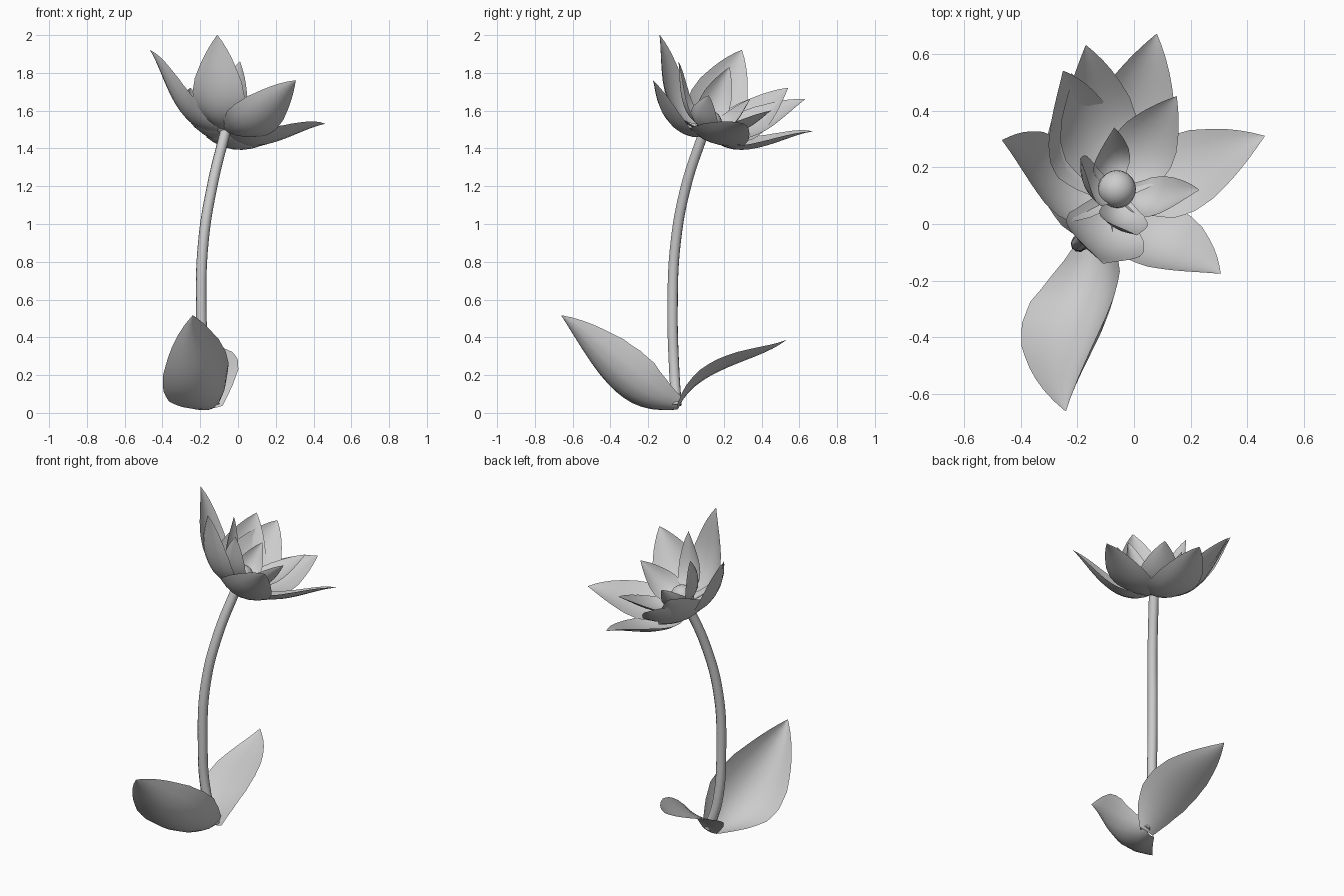
import bpy, bmesh
from mathutils import Vector

if "Cube" in bpy.data.objects:
    bpy.data.objects.remove(bpy.data.objects["Cube"])

WIDTH = [(0, .3), (.12, .66), (.28, .95), (.42, 1), (.58, .89), (.75, .6), (.88, .31), (1, .01)]


def width_at(t):
    for (t0, w0), (t1, w1) in zip(WIDTH, WIDTH[1:]):
        if t <= t1:
            return w0 + (w1 - w0) * (t - t0) / (t1 - t0)
    return .01


def smooth(ob):
    for p in ob.data.polygons:
        p.use_smooth = True


def blade(name, base, tip, half, hint, sag1, sag2, cup, bow=0, rows=14, cols=6):
    """Cupped pointed sheet along a cubic curve from base to tip."""
    base, tip, hint = Vector(base), Vector(tip), Vector(hint)
    d = tip - base
    side = d.cross(hint).normalized()
    n = side.cross(d).normalized()
    if side.x < 0:
        bow = -bow
    c1 = base + d * .3 - n * sag1 + side * bow * 1.3
    c2 = base + d * .72 - n * sag2 + side * bow * 1.3
    bm = bmesh.new()
    grid = []
    for i in range(rows + 1):
        t = i / rows
        s = 1 - t
        p = base * s**3 + c1 * 3 * s * s * t + c2 * 3 * s * t * t + tip * t**3
        tan = (c1 - base) * s * s + (c2 - c1) * 2 * s * t + (tip - c2) * t * t
        up = side.cross(tan).normalized()
        w = width_at(t)
        row = []
        for j in range(cols + 1):
            v = 2 * j / cols - 1
            row.append(bm.verts.new(p + side * v * half * w + up * cup * w * v * v))
        grid.append(row)
    for a, b in zip(grid, grid[1:]):
        for j in range(cols):
            bm.faces.new((a[j], a[j + 1], b[j + 1], b[j]))
    me = bpy.data.meshes.new(name)
    bm.to_mesh(me)
    bm.free()
    ob = bpy.data.objects.new(name, me)
    bpy.context.collection.objects.link(ob)
    smooth(ob)
    return ob


# stem: bent tube
cu = bpy.data.curves.new("stem", 'CURVE')
cu.dimensions = '3D'
cu.bevel_depth = .028
cu.bevel_resolution = 3
cu.resolution_u = 8
cu.use_fill_caps = True
path = [(-.125, -.05, .04), (-.175, -.062, .22), (-.194, -.071, .55),
        (-.184, -.055, .9), (-.137, .0, 1.2), (-.067, .095, 1.49)]
sp = cu.splines.new('BEZIER')
sp.bezier_points.add(len(path) - 1)
for bp, co in zip(sp.bezier_points, path):
    bp.co = co
    bp.handle_left_type = bp.handle_right_type = 'AUTO'
bpy.context.collection.objects.link(bpy.data.objects.new("stem", cu))

# flower centre
axis = Vector((.25, .42, .87)).normalized()
core = Vector((-.065, .1, 1.49))
bpy.ops.mesh.primitive_uv_sphere_add(segments=20, ring_count=12, radius=.067,
                                     location=(-.06, .123, 1.535))
bud = bpy.context.object
bud.name = "flower_centre"
smooth(bud)

# outer petals: tip, half width, lower sag, upper sag, cup
outer = [((.46, .31, 1.53), .15, .17, .01, .035), ((.08, .67, 1.49), .155, .205, .02, .045),
         ((-.17, .63, 1.66), .155, .19, .03, .05), ((-.25, .54, 1.72), .155, .22, .05, .04),
         ((-.465, .295, 1.92), .155, .21, .03, .05), ((-.11, -.14, 2.0), .15, .205, .04, .05),
         ((.305, -.175, 1.76), .15, .205, .04, .05)]
for i, (tip, half, s1, s2, cup) in enumerate(outer):
    lift = .015 if i == 2 else 0
    blade(f"outer_petal_{i + 1}", core + axis * lift, tip, half, axis, s1, s2, cup)

# inner petals
inner = [((.15, .45, 1.6), .115), ((.23, .12, 1.68), .085), ((.01, -.04, 1.86), .085),
         ((-.19, .23, 1.83), .085), ((-.07, .34, 1.66), .075)]
for i, (tip, half) in enumerate(inner):
    blade(f"inner_petal_{i + 1}", core + axis * .02, tip, half, axis, .13, .03, .035)

# leaves at the foot
foot = (-.13, -.04, .025)
blade("front_leaf", foot, (-.24, -.66, .515), .205, (-.57, 0, .88), .2, .02, .12, bow=-.05)
blade("back_leaf", foot, (-.22, .53, .385), .165, (-.2, 0, 1), -.14, .02, .03, bow=.02)
